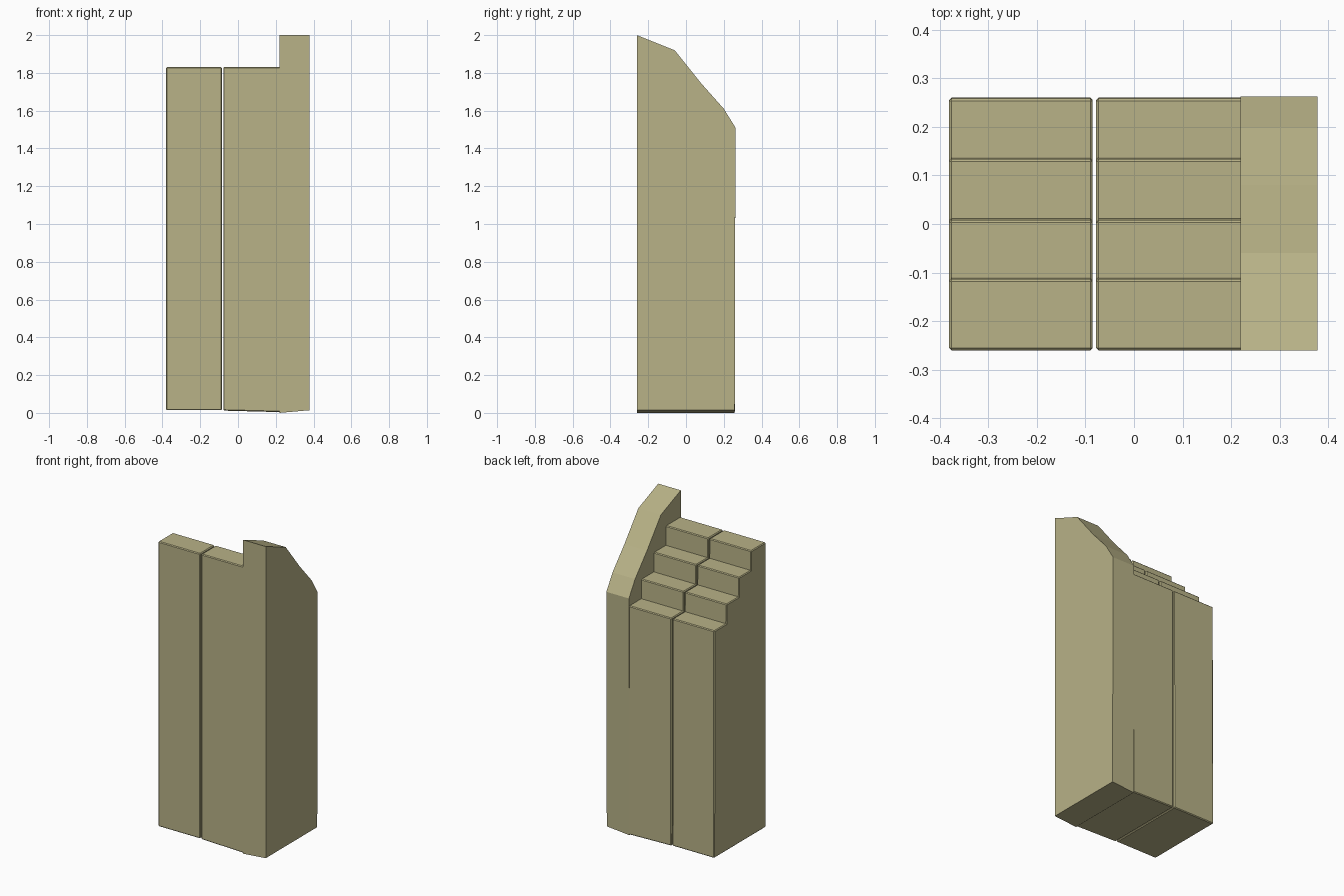
import bpy
import bmesh

cube = bpy.data.objects.get("Cube")
if cube:
    bpy.data.objects.remove(cube, do_unlink=True)

# Single stone colour
stone = bpy.data.materials.new("sandstone")
stone.use_nodes = True
colour = (0.479, 0.445, 0.242, 1.0)
stone.diffuse_color = colour
stone.node_tree.nodes["Principled BSDF"].inputs["Base Color"].default_value = colour

FRONT, BACK = -0.26, 0.26
STEPS = 4
TOP, RISE = 1.83, 0.123
TREAD_ENDS = [-0.113, 0.008, 0.134, 0.258]


def extrude_profile(name, profile, x0, x1, chamfer=0.0, bottom_tilt=0.0):
    """Extrude a (y, z) outline along x, chamfering only its convex edges."""
    bm = bmesh.new()
    face = bm.faces.new([bm.verts.new((x0, y, z)) for y, z in profile])
    result = bmesh.ops.extrude_face_region(bm, geom=[face])
    moved = [v for v in result["geom"] if isinstance(v, bmesh.types.BMVert)]
    bmesh.ops.translate(bm, verts=moved, vec=(x1 - x0, 0, 0))
    for v in moved:
        if v.co.z < 0.1:
            v.co.z += bottom_tilt
    bmesh.ops.recalc_face_normals(bm, faces=bm.faces)
    if chamfer:
        edges = [e for e in bm.edges if e.is_convex and e.calc_face_angle(0) > 0.5]
        bmesh.ops.bevel(bm, geom=edges, offset=chamfer, segments=1,
                        affect='EDGES', clamp_overlap=True)
    mesh = bpy.data.meshes.new(name)
    bm.to_mesh(mesh)
    bm.free()
    mesh.materials.append(stone)
    obj = bpy.data.objects.new(name, mesh)
    bpy.context.collection.objects.link(obj)
    return obj


def stair_profile(bottom):
    """Outline of a solid stair block descending towards the back."""
    points = [(FRONT, bottom), (FRONT, TOP)]
    for i, end in enumerate(TREAD_ENDS):
        points.append((end, TOP - i * RISE))
        if i < STEPS - 1:
            points.append((end + 0.003, TOP - (i + 1) * RISE))
    points.append((BACK, bottom))
    return points


# Two stair blocks with a narrow slit between them
extrude_profile("outer_stair_block", stair_profile(0.014), -0.381, -0.085, 0.005)
extrude_profile("inner_stair_block", stair_profile(0.012), -0.078, 0.224, 0.005,
                bottom_tilt=-0.008)

# Side wall with a stepped slope along its top
wall_profile = [(FRONT, 0.0), (FRONT, 2.0), (-0.06, 1.92), (0.08, 1.745),
                (0.2, 1.61), (0.262, 1.51), (0.258, 0.0)]
extrude_profile("side_wall", wall_profile, 0.219, 0.378, bottom_tilt=0.014)
